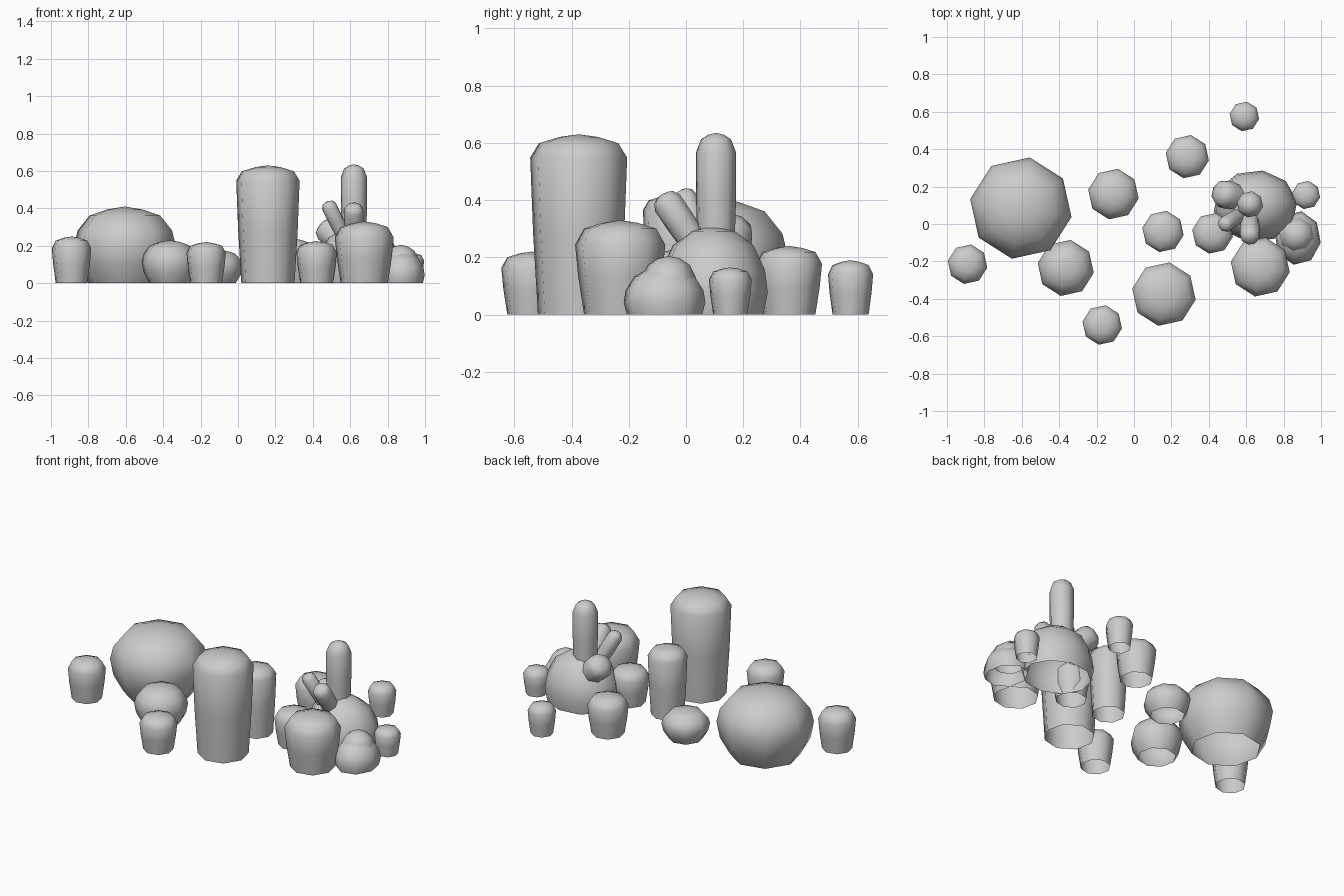
import bpy, bmesh, math
from mathutils import Vector, Matrix

cube = bpy.data.objects.get("Cube")
if cube:
    bpy.data.objects.remove(cube, do_unlink=True)

GREY = (0.6, 0.6, 0.6, 1)
mat = bpy.data.materials.new("stone grey")
mat.use_nodes = True
mat.diffuse_color = GREY
mat.node_tree.nodes["Principled BSDF"].inputs["Base Color"].default_value = GREY

# Profiles as (radius fraction, height fraction), base to tip
TALL = [(.84, 0), (.94, .45), (1, .87), (.82, .95), (.4, .985), (0, 1)]
STUBBY = [(.8, 0), (.93, .4), (1, .74), (.8, .91), (.4, .97), (0, 1)]
ROUND = [(.72, 0), (.93, .25), (1, .5), (.93, .69), (.7, .88), (.36, .96), (0, 1)]
DOME = [(.92, 0), (1, .25), (.95, .5), (.74, .78), (.4, .94), (0, 1)]
FINGER = [(.9, 0), (1, .5), (1, .85), (.75, .95), (.4, .985), (0, 1)]


def lathe(name, profile, base, tip, radius, stretch=1, sides=8):
    """Open-bottomed turned shape running from base to tip."""
    base, axis = Vector(base), Vector(tip) - Vector(base)
    turn = axis.to_track_quat('Z', 'Y') if axis.xy.length > .001 else Matrix.Identity(3).to_quaternion()
    bm = bmesh.new()
    rings = []
    for r, h in profile:
        ring = []
        for i in range(sides if r else 1):
            a = math.radians(80) + math.tau * i / sides
            p = Vector((math.cos(a) * r * radius, math.sin(a) * r * radius * stretch, h * axis.length))
            ring.append(bm.verts.new(base + turn @ p))
        rings.append(ring)
    for low, high in zip(rings, rings[1:]):
        for i in range(sides):
            j = (i + 1) % sides
            top = [high[j], high[i]] if len(high) > 1 else [high[0]]
            bm.faces.new([low[i], low[j]] + top).smooth = True
    mesh = bpy.data.meshes.new(name)
    bm.to_mesh(mesh)
    bm.free()
    mesh.materials.append(mat)
    obj = bpy.data.objects.new(name, mesh)
    bpy.context.collection.objects.link(obj)


# Freestanding growths: name, profile, x, y, radius, height
for name, profile, x, y, r, h in [
    ("great_boulder", ROUND, -.605, .085, .275, .41),
    ("outer_stub", STUBBY, -.89, -.215, .107, .25),
    ("round_stub", ROUND, -.365, -.235, .152, .23),
    ("front_stub", STUBBY, -.17, -.54, .107, .22),
    ("tall_pillar", TALL, .16, -.375, .172, .63),
    ("middle_pillar", TALL, .155, -.04, .112, .42),
    ("low_stub", ROUND, -.11, .16, .137, .18),
    ("back_stub", STUBBY, .285, .36, .117, .24),
    ("far_stub", STUBBY, .59, .575, .08, .19),
    ("inner_stub", STUBBY, .42, -.05, .11, .225),
    ("broad_stub", STUBBY, .675, -.23, .16, .33),
    ("side_stub", STUBBY, .92, .155, .076, .165),
]:
    lathe(name, profile, (x, y, 0), (x, y, h), r)

# Branching mound
lathe("mound", DOME, (.65, .095, 0), (.65, .095, .31), .225, .86, 10)
lathe("mound_post", FINGER, (.62, .105, .18), (.62, .105, .635), .071)
lathe("left_finger", FINGER, (.57, .05, .24), (.475, -.01, .435), .043)
lathe("front_finger", FINGER, (.62, .05, .22), (.62, -.085, .42), .053)
lathe("mound_bud", STUBBY, (.6, .12, .17), (.445, .175, .32), .078)

# Lobed mound at the side
lathe("lobe_base", DOME, (.875, -.075, 0), (.875, -.075, .17), .125, 1.16)
lathe("lobe_top", DOME, (.87, -.06, .06), (.87, -.06, .205), .1)
